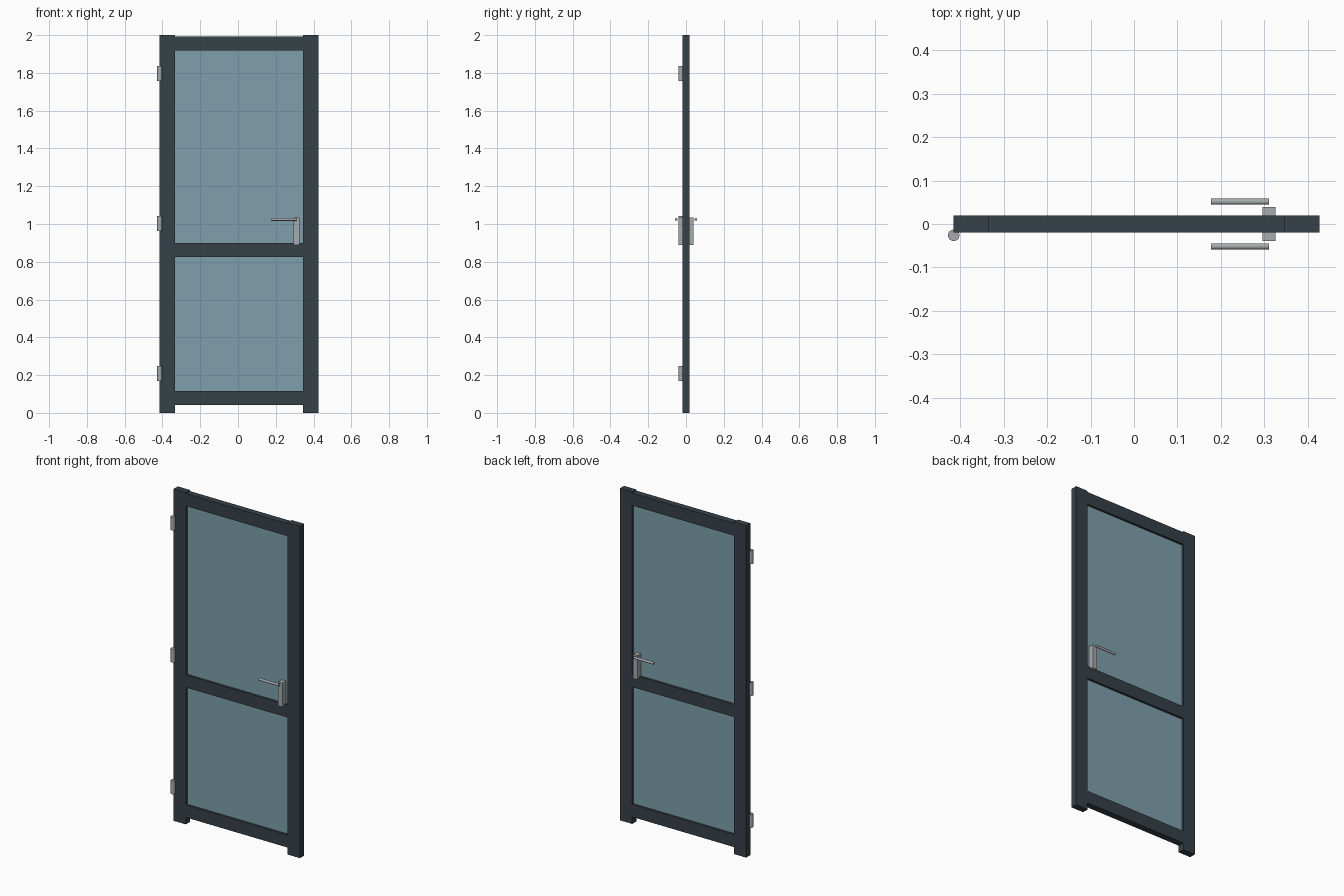
import bpy
from math import radians

cube = bpy.data.objects.get("Cube")
if cube:
    bpy.data.objects.remove(cube, do_unlink=True)


def material(name, rgb, rough):
    m = bpy.data.materials.new(name)
    m.use_nodes = True
    m.diffuse_color = (*rgb, 1)
    bsdf = m.node_tree.nodes["Principled BSDF"]
    bsdf.inputs["Base Color"].default_value = (*rgb, 1)
    bsdf.inputs["Roughness"].default_value = rough
    return m


frame_grey = material("anthracite_frame", (0.037, 0.053, 0.064), 0.5)
glass_blue = material("blue_glass", (0.21, 0.352, 0.413), 0.3)
metal = material("brushed_metal", (0.38, 0.41, 0.42), 0.4)


def finish(name, mat):
    ob = bpy.context.object
    ob.name = ob.data.name = name
    ob.data.materials.append(mat)
    return ob


def box(name, x, y, z, mat):
    """Box spanning the (low, high) pairs x, y and z."""
    spans = (x, y, z)
    bpy.ops.mesh.primitive_cube_add(size=1, location=[(a + b) / 2 for a, b in spans])
    bpy.context.object.scale = [b - a for a, b in spans]
    bpy.ops.object.transform_apply(location=False, rotation=False, scale=True)
    return finish(name, mat)


def rod(name, radius, length, centre, mat, turn=0):
    """Round bar, upright unless turned about y."""
    bpy.ops.mesh.primitive_cylinder_add(vertices=32, radius=radius, depth=length,
                                        location=centre, rotation=(0, radians(turn), 0))
    ob = finish(name, mat)
    bpy.ops.object.shade_smooth_by_angle(angle=radians(40))
    return ob


HALF = 0.0195            # half the leaf thickness
INNER = (-0.334, 0.345)  # opening between the stiles
DEPTH = (-HALF, HALF)

# Upright stiles
box("right_stile", (-0.415, INNER[0]), DEPTH, (0, 2), frame_grey)
box("left_stile", (INNER[1], 0.427), DEPTH, (0, 2), frame_grey)

# Cross rails
rails = {"bottom_rail": (0.042, 0.117), "middle_rail": (0.825, 0.9), "top_rail": (1.918, 1.993)}
for name, z in rails.items():
    box(name, INNER, DEPTH, z, frame_grey)

# Glass panes
box("lower_glass", INNER, (-0.006, 0.006), (0.117, 0.825), glass_blue)
box("upper_glass", INNER, (-0.006, 0.006), (0.9, 1.918), glass_blue)

# Hinge barrels on the front edge
for name, z in (("lower", 0.208), ("middle", 1.002), ("upper", 1.797)):
    rod(name + "_hinge", 0.0132, 0.08, (-0.4145, -0.026, z), metal)

# Lock case through the leaf, with a lever on each side
box("lock_case", (0.295, 0.325), (-0.039, 0.039), (0.89, 1.035), metal)
for name, side in (("front", -1), ("back", 1)):
    rod(name + "_lever", 0.0072, 0.133, (0.2435, side * 0.0515, 1.024), metal, turn=90)
